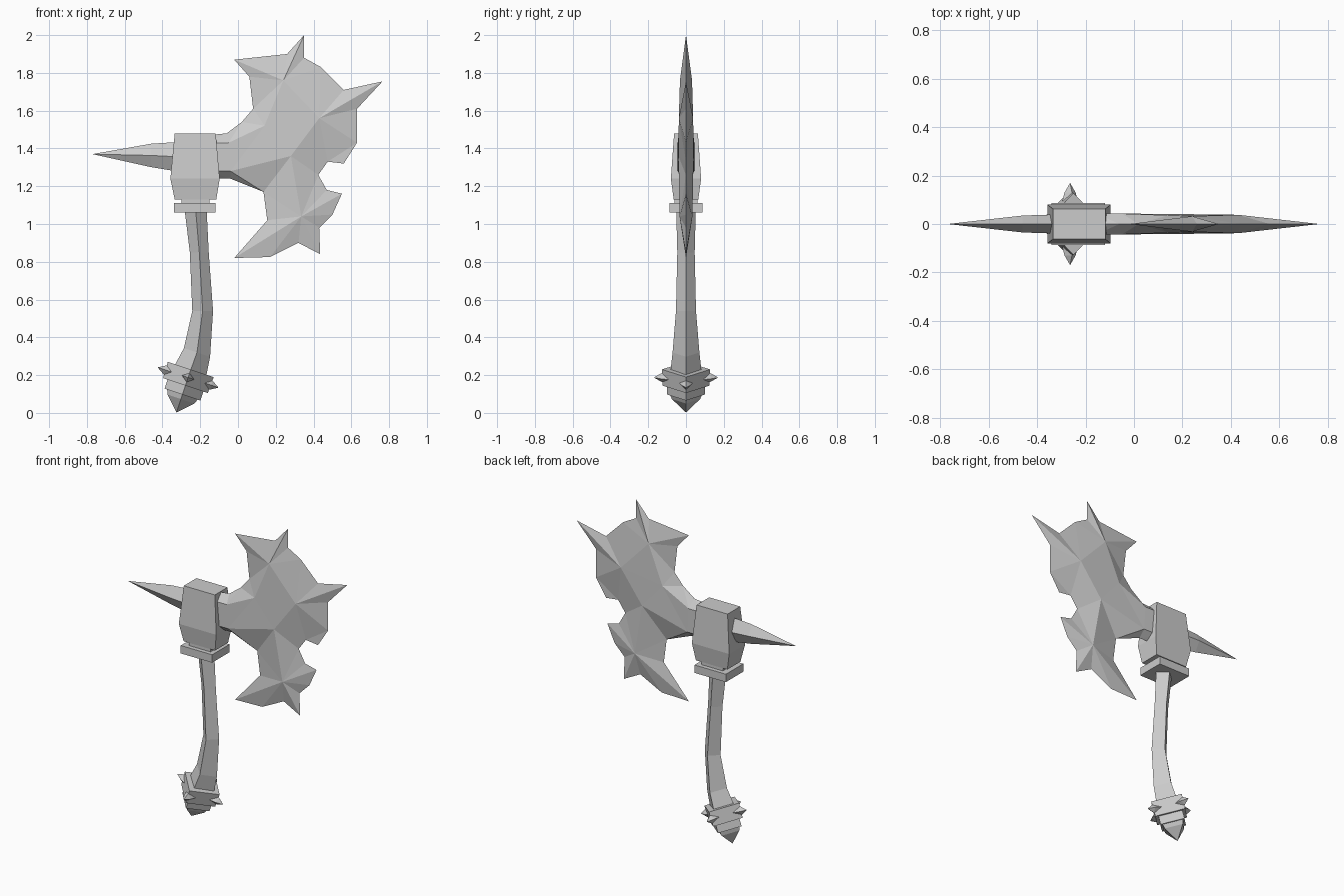
import bpy
import bmesh
from mathutils import Vector
from mathutils.geometry import delaunay_2d_cdt

cube = bpy.data.objects.get("Cube")
if cube:
    bpy.data.objects.remove(cube, do_unlink=True)

grey = bpy.data.materials.new("plain_grey")
grey.use_nodes = True
tone = (0.6, 0.6, 0.6, 1)
grey.diffuse_color = tone
grey.node_tree.nodes["Principled BSDF"].inputs["Base Color"].default_value = tone


def finish(name, bm):
    """Turn a bmesh into a flat shaded object."""
    bmesh.ops.recalc_face_normals(bm, faces=bm.faces)
    mesh = bpy.data.meshes.new(name)
    bm.to_mesh(mesh)
    bm.free()
    mesh.materials.append(grey)
    obj = bpy.data.objects.new(name, mesh)
    bpy.context.collection.objects.link(obj)
    return obj


def diamond(c, u, v):
    return [c + u, c + v, c - u, c - v]


def rectangle(x0, x1, y, z):
    return [Vector(p) for p in ((x0, -y, z), (x1, -y, z), (x1, y, z), (x0, y, z))]


def loft(name, rings):
    """Skin four-sided rings and cap both ends."""
    bm = bmesh.new()
    rows = [[bm.verts.new(p) for p in ring] for ring in rings]
    for a, b in zip(rows, rows[1:]):
        for i in range(4):
            j = (i + 1) % 4
            bm.faces.new((a[i], a[j], b[j], b[i]))
    bm.faces.new(rows[0])
    bm.faces.new(rows[-1])
    bmesh.ops.remove_doubles(bm, verts=bm.verts, dist=0.0005)
    return finish(name, bm)


X, Y, Z = Vector((1, 0, 0)), Vector((0, 1, 0)), Vector((0, 0, 1))

# Head block and the collars under it
loft("head_block", [rectangle(-0.335, -0.115, 0.065, 1.13),
                    rectangle(-0.358, -0.097, 0.08, 1.24),
                    rectangle(-0.335, -0.118, 0.063, 1.48)])
loft("head_neck", [rectangle(-0.30, -0.15, 0.06, z) for z in (1.10, 1.14)])
loft("collar", [rectangle(-0.34, -0.12, 0.087, z) for z in (1.06, 1.11)])

# Rear spike
spike = [(-0.30, 1.355, 0.04, 0.08), (-0.46, 1.363, 0.035, 0.062), (-0.77, 1.37, 0.0, 0.0)]
loft("rear_spike", [diamond(Vector((x, 0, z)), Y * hy, Z * hz) for x, z, hy, hz in spike])

# Pommel axis, leaning toward the rear
down = Vector((-0.316, 0, -0.949))
side = Vector((0.949, 0, -0.316))
top = Vector((-0.25, 0, 0.23))

# Curved handle
stations = [(-0.228, 1.12, 0.06, 0.053), (-0.205, 0.85, 0.05, 0.046),
            (-0.187, 0.54, 0.055, 0.053)]
rings = [diamond(Vector((x, 0, z)), X * hx, Y * hy) for x, z, hx, hy in stations]
rings.append(diamond(Vector((-0.217, 0, 0.32)), side * 0.073, Y * 0.071))
rings.append(diamond(top + down * 0.02, side * 0.09, Y * 0.083))
loft("handle", rings)

# Tiered pommel
tiers = [(0, 0.11), (0, 0.128), (0.09, 0.125), (0.09, 0.10),
         (0.14, 0.10), (0.14, 0.085), (0.165, 0.075), (0.24, 0)]
loft("pommel", [diamond(top + down * t, side * r, Y * r) for t, r in tiers])

# Studs on the pommel corners
for label, out, across in (("left", side, Y), ("right", -side, Y),
                           ("back", Y, side), ("front", -Y, side)):
    middle = top + down * 0.045
    loft("pommel_stud_" + label,
         [diamond(middle + out * d, across * r, down * r)
          for d, r in ((0.09, 0.035), (0.13, 0.024), (0.17, 0))])

# Blade outline (x, z), starting at the upper neck
outline = [(-0.16, 1.47), (-0.06, 1.48), (0.02, 1.54), (0.08, 1.61), (0.06, 1.78),
           (-0.02, 1.87), (0.26, 1.90), (0.35, 2.0), (0.35, 1.88), (0.44, 1.83),
           (0.56, 1.71), (0.765, 1.755), (0.63, 1.61), (0.63, 1.43), (0.56, 1.32),
           (0.475, 1.33), (0.425, 1.26), (0.47, 1.18), (0.55, 1.16), (0.50, 1.05),
           (0.43, 0.98), (0.435, 0.84), (0.32, 0.90), (0.17, 0.825), (-0.02, 0.82),
           (0.155, 1.02), (0.135, 1.17), (-0.04, 1.24), (-0.16, 1.24),
           (-0.16, 1.28), (-0.16, 1.43)]
# Raised points (x, z, half thickness)
ridge = [(-0.05, 1.43, 0.043), (-0.04, 1.28, 0.043), (0.28, 1.36, 0.04),
         (0.43, 1.56, 0.038), (0.24, 1.76, 0.032), (0.335, 1.04, 0.034),
         (0.14, 1.52, 0.036)]
n = len(outline)
neck_up, neck_low, heart, hub, horn, hook, shoulder = range(n, n + len(ridge))
thick = [0.0] * (n - 2) + [0.045, 0.045] + [r[2] for r in ridge]
points = [Vector(p) for p in outline] + [Vector(r[:2]) for r in ridge]


def tip(x, z):
    return outline.index((x, z))


creases = [(n - 1, neck_up), (n - 2, neck_low), (neck_up, neck_low),
           (neck_up, shoulder), (neck_low, heart), (heart, hub), (heart, hook),
           (shoulder, heart), (shoulder, horn), (hub, horn),
           (hub, tip(0.765, 1.755)), (horn, tip(-0.02, 1.87)), (horn, tip(0.35, 2.0)),
           (hook, tip(-0.02, 0.82)), (hook, tip(0.55, 1.16)), (hook, tip(0.435, 0.84))]
flat, _, tris, origin, _, _ = delaunay_2d_cdt(points, creases, [list(range(n))], 1, 0.0001)

# Blade, both cheeks meeting at the sharp outline
bm = bmesh.new()
for sign in (-1, 1):
    verts = [bm.verts.new((p.x, sign * (thick[o[0]] if o else 0), p.y))
             for p, o in zip(flat, origin)]
    for tri in tris:
        bm.faces.new([verts[i] for i in tri])
bmesh.ops.remove_doubles(bm, verts=bm.verts, dist=0.0005)
finish("blade", bm)
